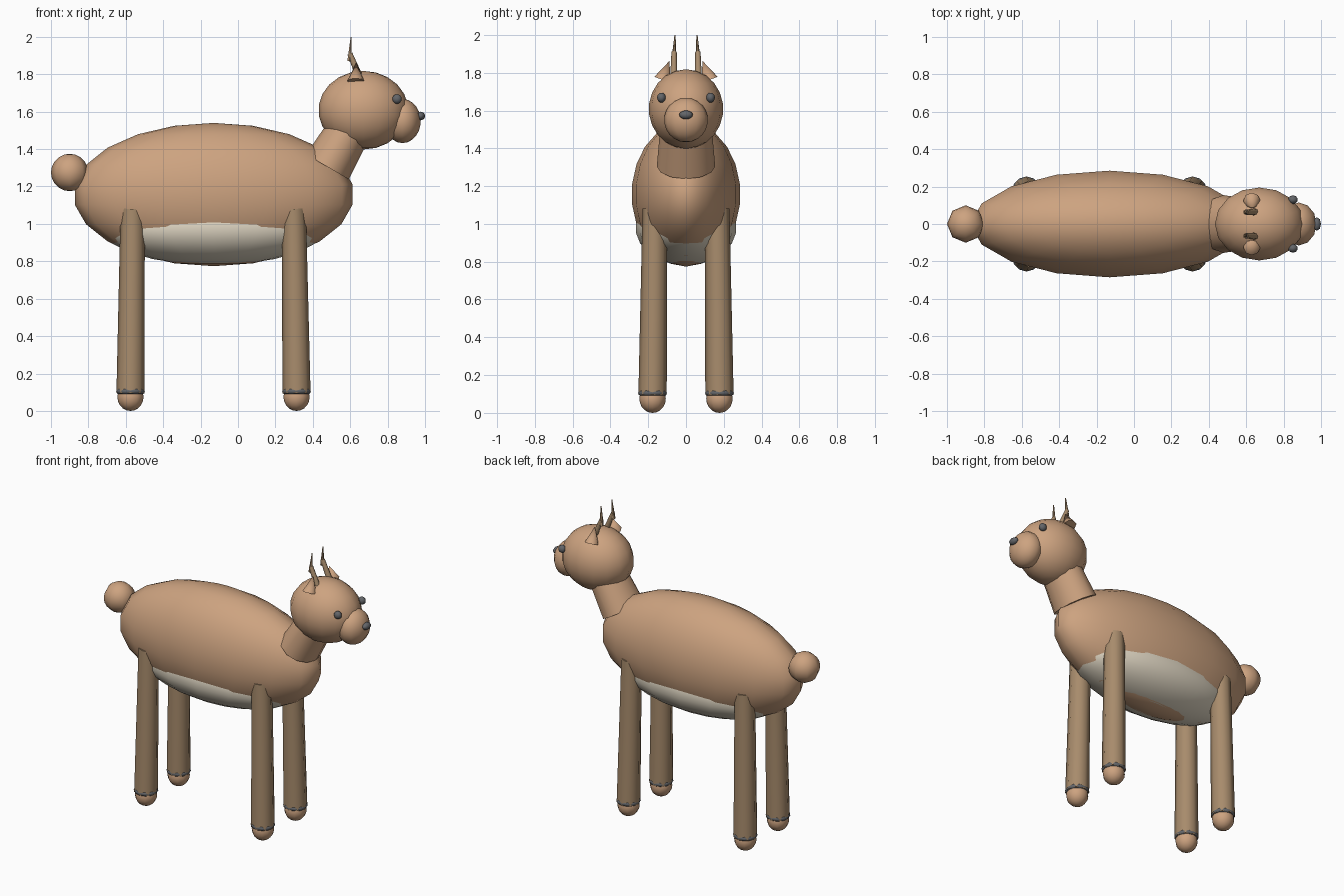
import bpy
from mathutils import Vector

if "Cube" in bpy.data.objects:
    bpy.data.objects.remove(bpy.data.objects["Cube"], do_unlink=True)


def material(name, rgb):
    m = bpy.data.materials.new(name)
    m.use_nodes = True
    colour = (*rgb, 1)
    m.diffuse_color = colour
    m.node_tree.nodes["Principled BSDF"].inputs["Base Color"].default_value = colour
    return m


tan = material("tan fur", (0.61, 0.366, 0.216))
brown = material("leg brown", (0.39, 0.26, 0.15))
cream = material("cream belly", (0.75, 0.68, 0.55))
grey = material("dark grey", (0.125, 0.13, 0.14))


def finish(name, mat, sharp=None):
    ob = bpy.context.object
    ob.name = name
    ob.data.materials.append(mat)
    if sharp:
        bpy.ops.object.shade_smooth_by_angle(angle=sharp)
    else:
        bpy.ops.object.shade_smooth()
    return ob


def ball(name, centre, size, mat, segments=16, rings=11):
    bpy.ops.mesh.primitive_uv_sphere_add(segments=segments, ring_count=rings,
                                         radius=1, location=centre)
    bpy.context.object.scale = size
    return finish(name, mat)


def limb(name, start, end, r1, r2, mat, sides=8, widen=1):
    """Tapered round bar between two points."""
    a, b = Vector(start), Vector(end)
    axis = b - a
    bpy.ops.mesh.primitive_cone_add(vertices=sides, radius1=r1, radius2=r2,
                                    depth=axis.length, location=(a + b) / 2)
    ob = bpy.context.object
    ob.rotation_euler = Vector((0, 0, 1)).rotation_difference(axis).to_euler()
    ob.scale.y = widen
    return finish(name, mat, 1.0)


# Trunk, belly patch and tail
ball("body", (-0.13, 0, 1.157), (0.75, 0.288, 0.383), tan)
ball("belly", (-0.13, 0, 0.98), (0.6, 0.267, 0.2), cream)
ball("tail", (-0.9, 0, 1.275), (0.1, 0.1, 0.1), tan, 8, 10)

# Neck and head
limb("neck", (0.478, 0, 1.305), (0.61, 0, 1.53), 0.132, 0.115, tan, 12, 1.17)
ball("head", (0.67, 0, 1.608), (0.24, 0.197, 0.21), tan)
ball("snout", (0.88, 0, 1.55), (0.097, 0.116, 0.118), tan, 12)
ball("nose", (0.977, 0, 1.577), (0.023, 0.036, 0.023), grey, 8, 8)

for side, s in (("left", 1), ("right", -1)):
    # Left here is the +y flank of the animal
    ball(side + "_eye", (0.85, s * 0.13, 1.668), (0.026, 0.023, 0.026), grey, 10, 8)
    limb(side + "_ear", (0.63, s * 0.124, 1.763), (0.632, s * 0.088, 1.862),
         0.046, 0.0, tan)
    limb(side + "_antler_base", (0.665, s * 0.065, 1.75), (0.598, s * 0.063, 1.91),
         0.02, 0.014, brown)
    limb(side + "_antler_tip", (0.596, s * 0.064, 1.87), (0.605, s * 0.058, 2.0),
         0.013, 0.003, brown, 6)

    # Legs with an ankle band and rounded foot
    for end, top_x, foot_x in (("front", 0.298, 0.313), ("back", -0.563, -0.575)):
        name = f"{end}_{side}_"
        foot_y = s * 0.177
        limb(name + "leg", (foot_x, foot_y, 0.095), (top_x, s * 0.165, 1.08),
             0.075, 0.065, brown)
        ball(name + "foot", (foot_x, foot_y, 0.075), (0.07, 0.07, 0.075), tan, 12, 10)
        bpy.ops.mesh.primitive_torus_add(major_segments=12, minor_segments=6,
                                         major_radius=0.061, minor_radius=0.016,
                                         location=(foot_x, foot_y, 0.105))
        finish(name + "ankle_band", grey)
